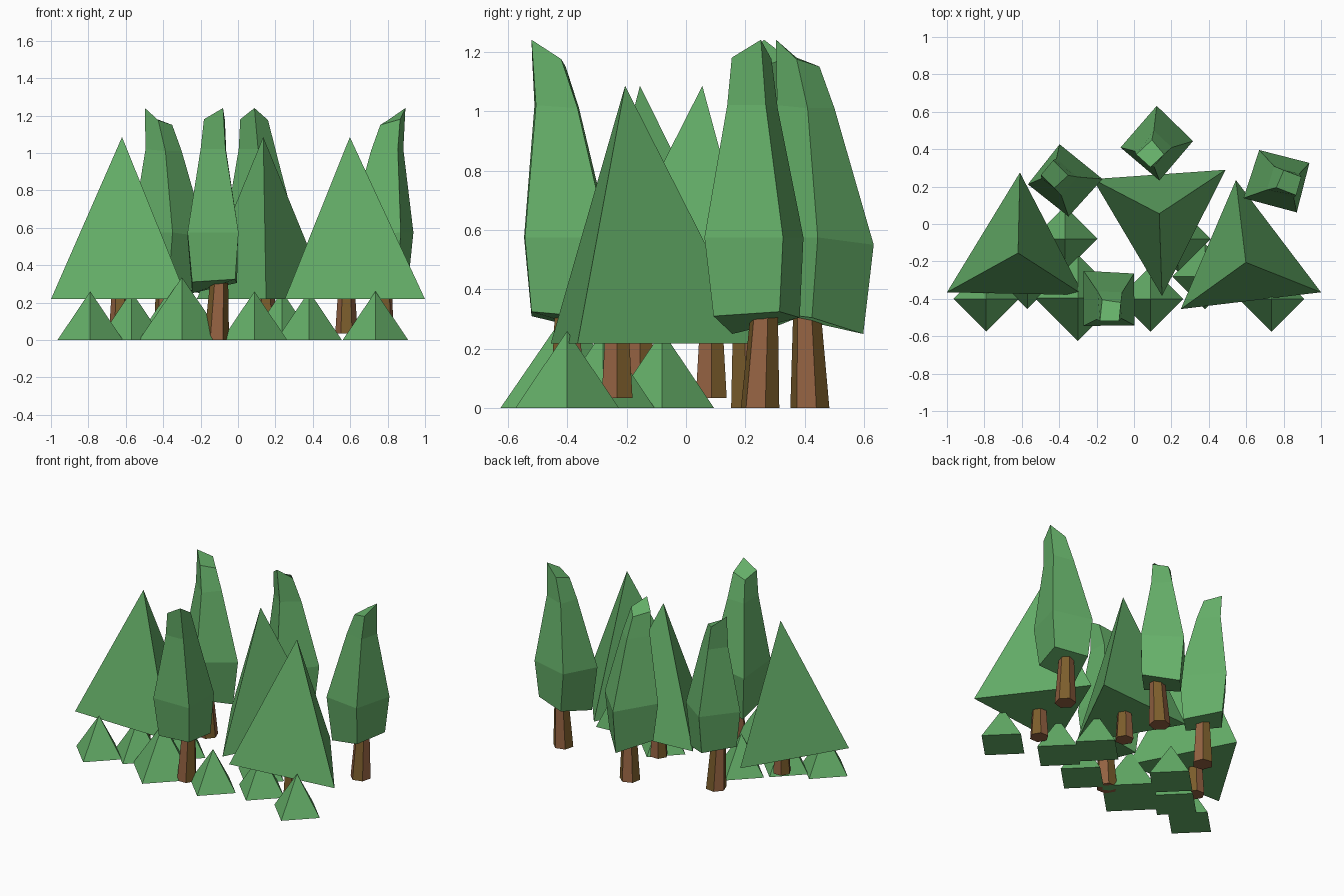
import bpy, math
from mathutils import Matrix, Vector

if "Cube" in bpy.data.objects:
    bpy.data.objects.remove(bpy.data.objects["Cube"])


def material(name, rgb):
    m = bpy.data.materials.new(name)
    m.diffuse_color = (*rgb, 1)
    m.use_nodes = True
    m.node_tree.nodes["Principled BSDF"].inputs["Base Color"].default_value = m.diffuse_color
    return m


GREEN = material("leaf_green", (0.13, 0.43, 0.14))
BROWN = material("bark_red_brown", (0.30, 0.125, 0.055))
OLIVE = material("bark_olive_brown", (0.20, 0.11, 0.025))


def add(name, verts, faces, mats):
    me = bpy.data.meshes.new(name)
    me.from_pydata([tuple(v) for v in verts], [], faces)
    for m in mats:
        me.materials.append(m)
    ob = bpy.data.objects.new(name, me)
    bpy.context.collection.objects.link(ob)
    return me


def loft(name, rings, mats):
    """Skin between rings of equal point count, capped at both ends."""
    n = len(rings[0])
    verts = [v for r in rings for v in r]
    faces = [tuple(range(n))[::-1]]
    for k in range(len(rings) - 1):
        for i in range(n):
            j = (i + 1) % n
            faces.append((k*n + i, k*n + j, (k+1)*n + j, (k+1)*n + i))
    faces.append(tuple(range((len(rings) - 1) * n, len(rings) * n)))
    return add(name, verts, faces, mats)


def pyramid(name, base, apex):
    n = len(base)
    faces = [tuple(range(n))[::-1]] + [(i, (i + 1) % n, n) for i in range(n)]
    add(name, base + [apex], faces, [GREEN])


def trunk(name, xf, low, high, phase):
    """Tapered six-sided trunk with alternating bark colours."""
    rings = []
    for (x, y, z, r) in (low, high):
        rings.append([xf @ Vector((x + r * math.cos(math.radians(60 * i)),
                                   y + r * math.sin(math.radians(60 * i)), z))
                      for i in range(6)])
    me = loft(name, rings, [BROWN, OLIVE])
    for i in range(6):
        me.polygons[1 + i].material_index = (i + phase) % 2


# tall faceted trees: one crown shape, turned and moved
CROWN = [
    [(-.11, -.12, .31), (.12, -.12, .325), (.13, .105, .305), (-.11, .125, .25)],
    [(-.135, -.145, .575), (.138, -.142, .575), (.135, .135, .575), (-.135, .15, .55)],
    [(-.065, -.11, 1.02), (.068, -.105, 1.02), (.072, .035, 1.01), (-.06, .04, 1.01)],
    [(-.047, -.118, 1.18), (.055, -.12, 1.24), (.065, -.02, 1.175), (-.035, -.005, 1.15)],
]
TALL = [(-.135, -.4, 0), (-.37, .23, -129), (.125, .43, -41), (.765, .23, 75)]
for k, (x, y, a) in enumerate(TALL, 1):
    xf = Matrix.Translation((x, y, 0)) @ Matrix.Rotation(math.radians(a), 4, 'Z')
    loft(f"tall_crown_{k}", [[xf @ Vector(p) for p in r] for r in CROWN], [GREEN])
    trunk(f"tall_trunk_{k}", xf, (.02, 0, 0, .067), (.035, 0, .33, .047), 0)

# three-sided fir trees: base corners, apex, trunk centre
FIRS = [
    ([(-1, -.365), (-.27, -.38), (-.61, .275)], (-.62, -.155), (-.63, -.155)),
    ([(-.22, .24), (.15, -.385), (.49, .29)], (.135, .055), (.15, .085)),
    ([(.25, -.455), (1, -.365), (.545, .235)], (.598, -.205), (.58, -.232)),
]
for k, (base, top, foot) in enumerate(FIRS, 1):
    pyramid(f"fir_crown_{k}", [(x, y, .218) for x, y in base], (*top, 1.085))
    trunk(f"fir_trunk_{k}", Matrix.Translation((*foot, 0)),
          (0, 0, .035, .06), (0, 0, .235, .047), 1)

# small four-sided bushes: x, y, half width, height
BUSHES = [(-.79, -.4, .175, .26), (-.57, -.28, .175, .26), (-.3, -.395, .23, .335),
          (.088, -.4, .175, .26), (.38, -.28, .175, .26), (.735, -.4, .175, .26),
          (-.37, -.08, .175, .26), (.235, -.08, .175, .26)]
for k, (x, y, r, h) in enumerate(BUSHES, 1):
    pyramid(f"bush_{k}", [(x + r, y, 0), (x, y + r, 0), (x - r, y, 0), (x, y - r, 0)],
            (x, y, h))
